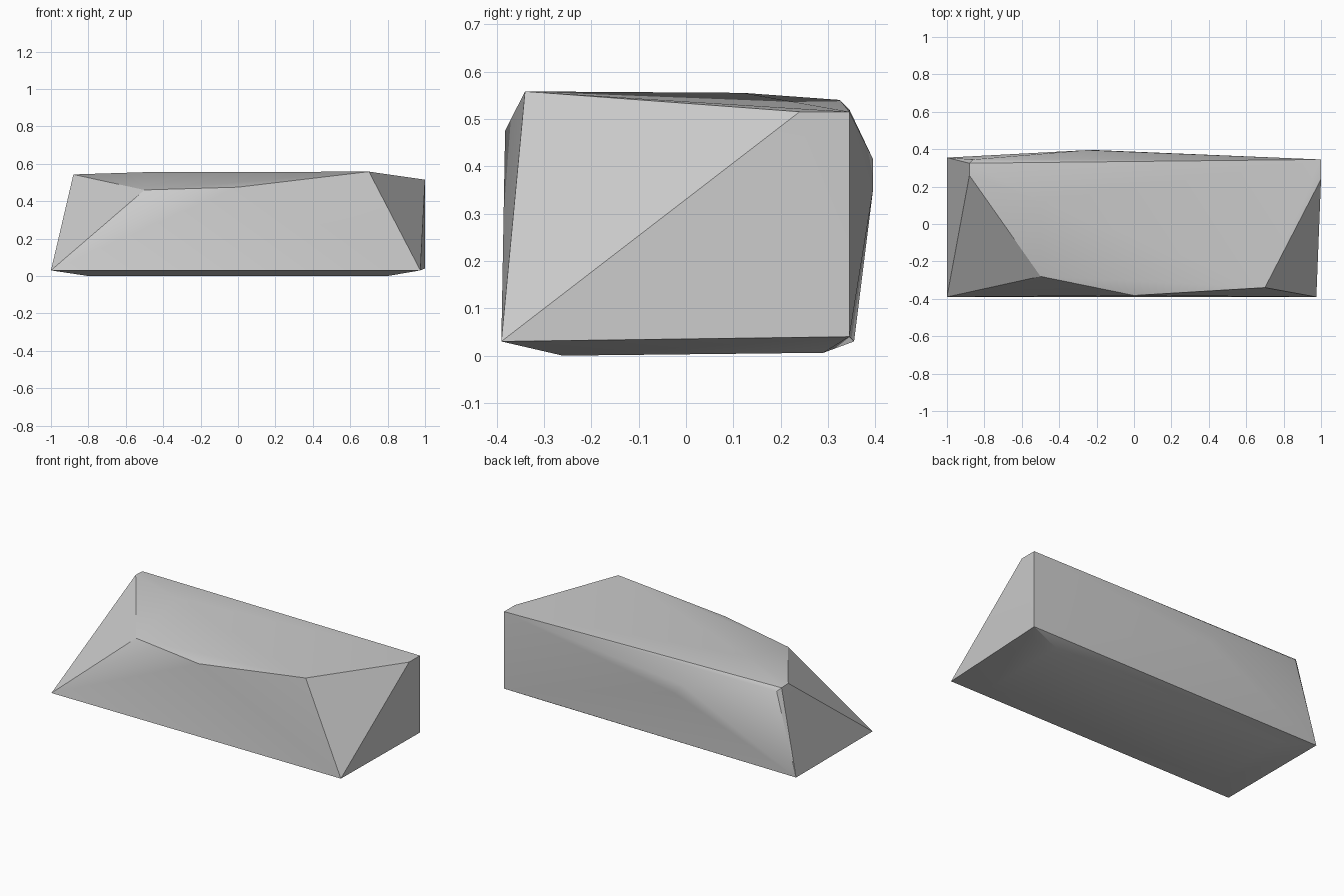
import bpy
import bmesh
import math

default_cube = bpy.data.objects.get("Cube")
if default_cube:
    bpy.data.objects.remove(default_cube, do_unlink=True)


def make_material(name, color):
    material = bpy.data.materials.new(name)
    material.use_nodes = True
    material.diffuse_color = color
    material.node_tree.nodes["Principled BSDF"].inputs["Base Color"].default_value = color
    return material


def make_hull(name, corner_groups, material, sharp_angle):
    """Wrap the corner points in a faceted convex skin."""
    shape = bmesh.new()
    for group in corner_groups:
        for corner in group:
            shape.verts.new(corner)
    bmesh.ops.convex_hull(shape, input=shape.verts[:])
    loose = [vert for vert in shape.verts if not vert.link_faces]
    bmesh.ops.delete(shape, geom=loose, context="VERTS")
    bmesh.ops.recalc_face_normals(shape, faces=shape.faces[:])
    mesh = bpy.data.meshes.new(name)
    shape.to_mesh(mesh)
    shape.free()
    mesh.materials.append(material)
    rock = bpy.data.objects.new(name, mesh)
    bpy.context.collection.objects.link(rock)
    bpy.ops.object.select_all(action="DESELECT")
    rock.select_set(True)
    bpy.context.view_layer.objects.active = rock
    bpy.ops.object.shade_smooth_by_angle(angle=math.radians(sharp_angle))
    return rock


stone_grey = make_material("stone grey", (0.6, 0.6, 0.6, 1))

# Shallow underside, mirrored left to right
underside = [(side * 0.8, y, z) for side in (-1, 1)
             for y, z in ((-0.26, 0.0), (0.29, 0.006))]

# Wide rim just above the ground
rim = [(-1, -0.39, 0.03), (0.975, -0.39, 0.03),
       (1, 0.345, 0.04), (-1, 0.355, 0.03)]

# Front brow, rising from right to left
brow = [(-0.5, -0.28, 0.46), (0, -0.382, 0.475), (0.7, -0.34, 0.558)]

# Upper corners and the crown of the top
crown = [(-0.88, 0.26, 0.543), (-0.88, 0.325, 0.54), (-0.86, 0.345, 0.52),
         (-0.5, 0.12, 0.555), (1, 0.24, 0.515), (1, 0.345, 0.515)]

# Gentle bulge across the back
bulge = [(-0.25, 0.395, 0.415), (-0.2, 0.395, 0.35)]

make_hull("rock_slab", (underside, rim, brow, crown, bulge), stone_grey, 30)
